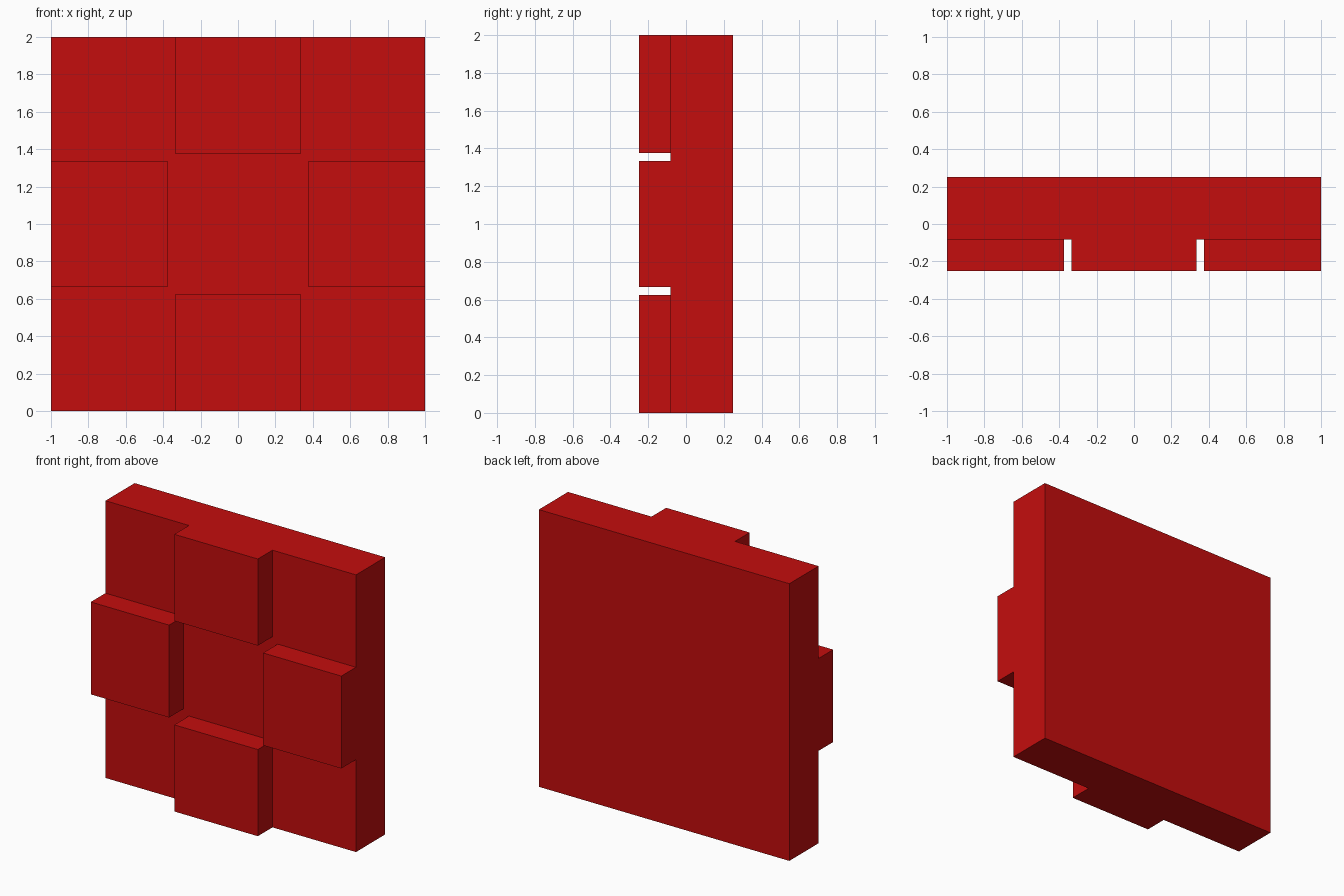
import bpy
import bmesh
import math
from mathutils import Matrix, Vector

cube = bpy.data.objects.get("Cube")
if cube:
    bpy.data.objects.remove(cube, do_unlink=True)

BACK, FACE, FRONT = 0.25, -0.083, -0.25   # depths along y
HALF_WIDTH = 1 / 3                        # half width of each raised block
INNER = 0.375                             # distance from centre to a block

# Material
red = bpy.data.materials.new("red")
red.use_nodes = True
colour = (0.55, 0.004, 0.004, 1)
red.diffuse_color = colour
red.node_tree.nodes["Principled BSDF"].inputs["Base Color"].default_value = colour

# Square slab
bm = bmesh.new()
bmesh.ops.create_cube(bm, size=1, matrix=Matrix.Translation((0, (BACK + FACE) / 2, 1))
                      @ Matrix.Diagonal((2, BACK - FACE, 2, 1)))

# Cut the slab along the block outlines
for axis in (Vector((1, 0, 0)), Vector((0, 0, 1))):
    for d in (-INNER, -HALF_WIDTH, HALF_WIDTH, INNER):
        bmesh.ops.bisect_plane(bm, geom=bm.verts[:] + bm.edges[:] + bm.faces[:],
                               plane_co=Vector((0, 0, 1)) + axis * d, plane_no=axis)


def in_block(face):
    """True for front faces at the middle of one of the four sides."""
    c = face.calc_center_median()
    across, up = abs(c.x), abs(c.z - 1)
    return face.normal.y < -0.9 and min(across, up) < HALF_WIDTH and max(across, up) > INNER


# Raise the four blocks, then merge coplanar faces
bm.normal_update()
raised = bmesh.ops.extrude_face_region(bm, geom=[f for f in bm.faces if in_block(f)])
verts = [g for g in raised["geom"] if isinstance(g, bmesh.types.BMVert)]
bmesh.ops.translate(bm, verts=verts, vec=(0, FRONT - FACE, 0))
bmesh.ops.dissolve_limit(bm, angle_limit=math.radians(1), verts=bm.verts[:], edges=bm.edges[:])
bmesh.ops.recalc_face_normals(bm, faces=bm.faces[:])

mesh = bpy.data.meshes.new("block_panel")
bm.to_mesh(mesh)
bm.free()
mesh.materials.append(red)
panel = bpy.data.objects.new("block_panel", mesh)
bpy.context.collection.objects.link(panel)
